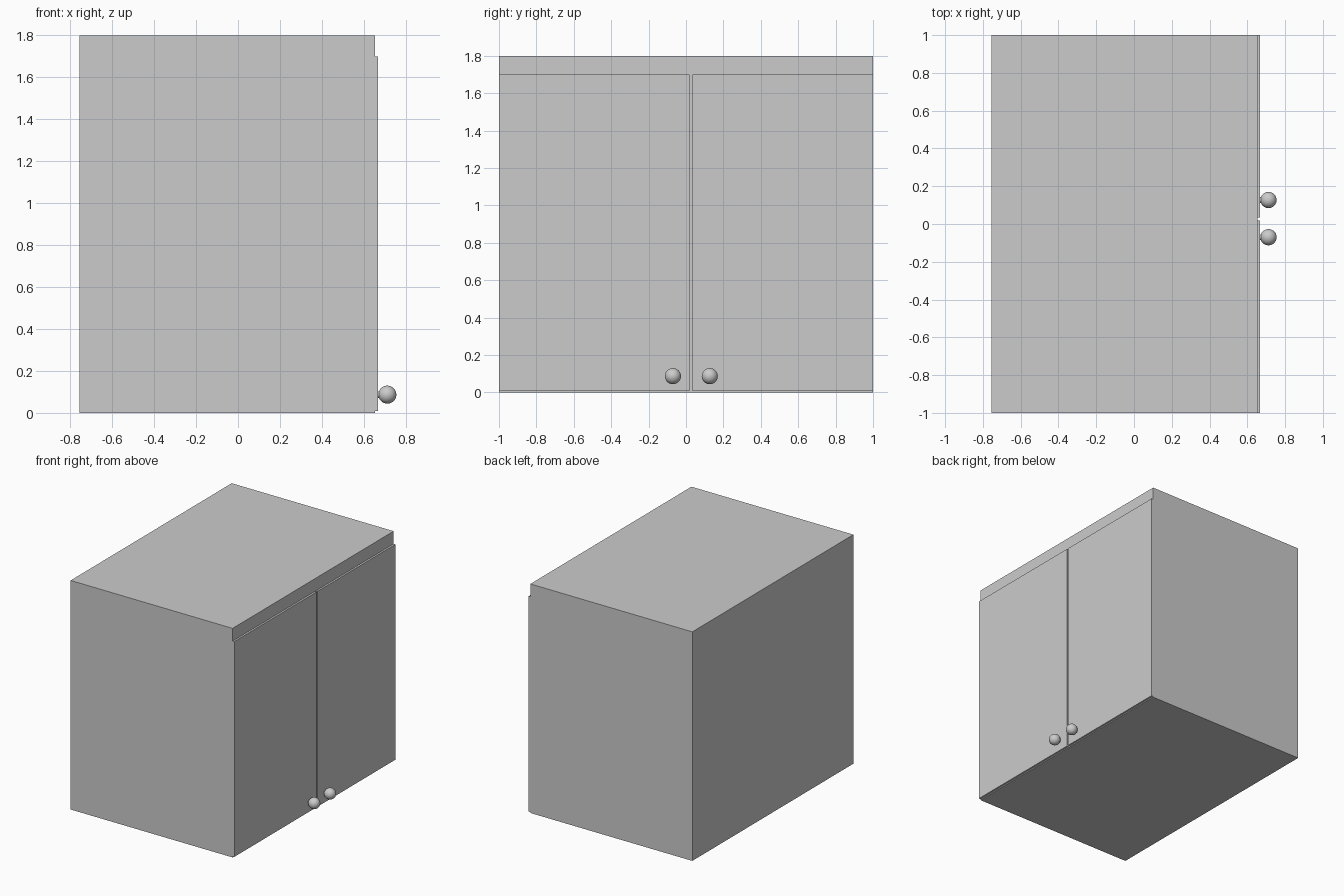
import bpy
from math import pi

if "Cube" in bpy.data.objects:
    bpy.data.objects.remove(bpy.data.objects["Cube"])


def box(name, lo, hi):
    size = [b - a for a, b in zip(lo, hi)]
    mid = [(a + b) / 2 for a, b in zip(lo, hi)]
    bpy.ops.mesh.primitive_cube_add(size=1, location=mid)
    ob = bpy.context.object
    ob.name = name
    ob.scale = size
    bpy.ops.object.transform_apply(location=False, rotation=False, scale=True)
    return ob


def knob(side, y, z=0.087):
    # round grip
    bpy.ops.mesh.primitive_uv_sphere_add(segments=32, ring_count=16, radius=0.043,
                                         location=(0.712, y, z), rotation=(0, pi / 2, 0))
    bpy.context.object.name = side + "_knob"
    bpy.ops.object.shade_smooth_by_angle()
    # short neck joining the grip to the door
    bpy.ops.mesh.primitive_cylinder_add(vertices=24, radius=0.015, depth=0.03,
                                        location=(0.677, y, z), rotation=(0, pi / 2, 0))
    bpy.context.object.name = side + "_knob_neck"
    bpy.ops.object.shade_smooth_by_angle()


# cabinet carcass
FRONT, DOOR = 0.653, 0.668
box("cabinet_body", (-0.755, -1, 0), (FRONT, 1, 1.8))

# two doors with a narrow gap, each with a knob near the lower inner corner
for side, y0, y1, ky in (("left", -1, 0.019, -0.07), ("right", 0.035, 1, 0.127)):
    box(side + "_door", (FRONT, y0, 0.008), (DOOR, y1, 1.7))
    knob(side, ky)
